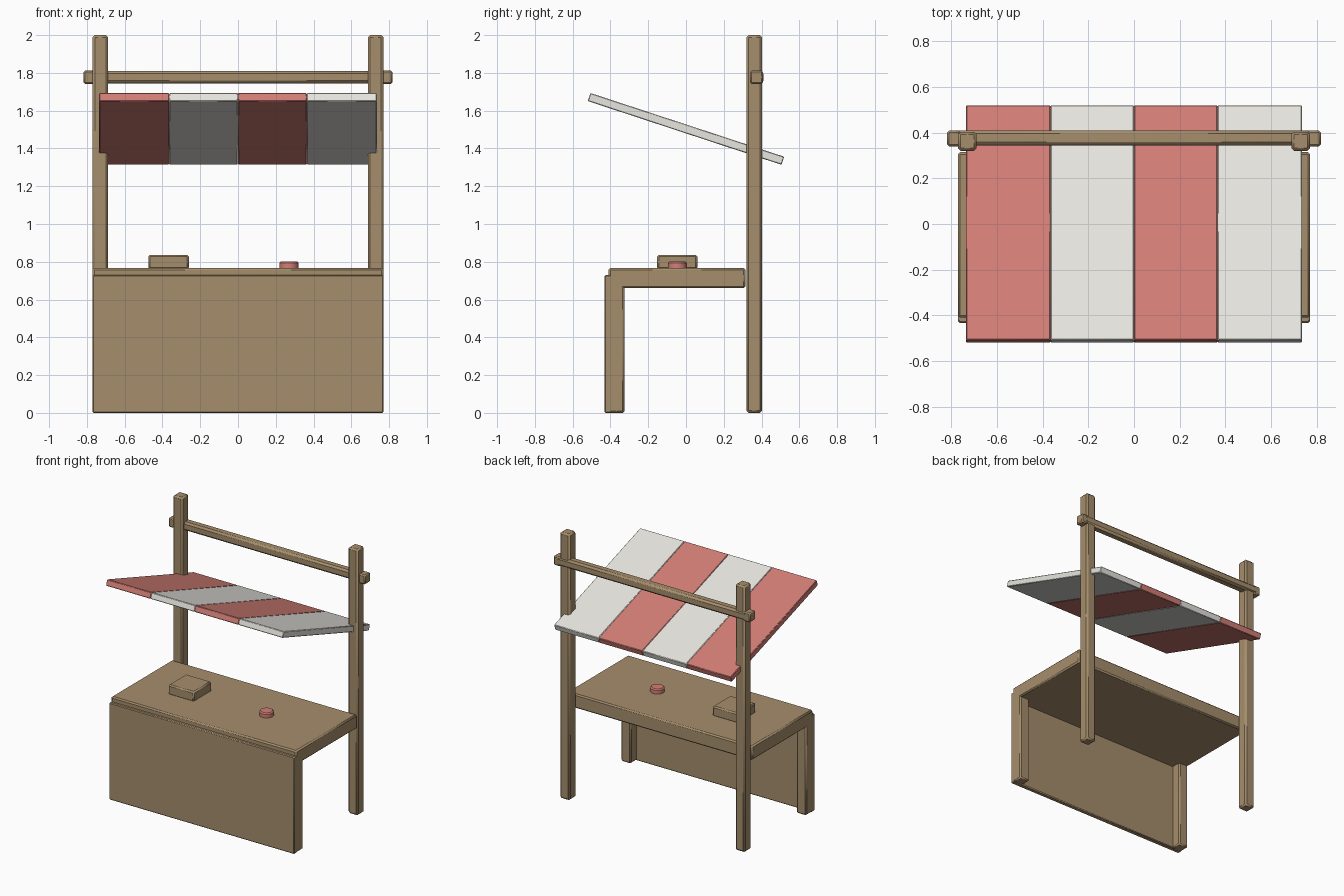
import bpy, math

if "Cube" in bpy.data.objects:
    bpy.data.objects.remove(bpy.data.objects["Cube"])


def material(name, rgb):
    m = bpy.data.materials.new(name)
    m.diffuse_color = (*rgb, 1)
    m.use_nodes = True
    m.node_tree.nodes["Principled BSDF"].inputs["Base Color"].default_value = m.diffuse_color
    return m


WOOD = material("wood", (0.38, 0.27, 0.15))
RED = material("red_cloth", (0.65, 0.21, 0.18))
WHITE = material("white_cloth", (0.80, 0.79, 0.74))


def finish(ob, name, mat, bevel):
    ob.name = name
    ob.data.materials.append(mat)
    if bevel:
        mod = ob.modifiers.new("bevel", 'BEVEL')
        mod.width = bevel
        mod.segments = 1
    return ob


def box(name, x, y, z, mat=WOOD, bevel=0.01):
    """Bevelled box from (min, max) ranges along each axis."""
    r = (x, y, z)
    bpy.ops.mesh.primitive_cube_add(size=1, location=[(a + b) / 2 for a, b in r])
    ob = bpy.context.object
    ob.scale = [b - a for a, b in r]
    bpy.ops.object.transform_apply(location=False, rotation=False, scale=True)
    return finish(ob, name, mat, bevel)


# Posts, front legs and crossbar ends, mirrored left and right
for side, s in (("left", -1), ("right", 1)):
    def span(a, b):
        return tuple(sorted((s * a, s * b)))
    box(side + "_post", span(0.688, 0.77), (0.32, 0.403), (0, 2.0), bevel=0.012)
    box(side + "_front_leg", span(0.688, 0.77), (-0.41, -0.325), (0, 0.72))
    box(side + "_bar_end", span(0.76, 0.817), (0.34, 0.408), (1.742, 1.812), bevel=0.008)

# Crossbar between the posts
box("crossbar", (-0.79, 0.79), (0.344, 0.41), (1.745, 1.81), bevel=0.014)

# Counter and front panel
box("counter_top", (-0.77, 0.77), (-0.41, 0.315), (0.66, 0.767))
box("front_panel", (-0.77, 0.77), (-0.432, -0.395), (0, 0.73), bevel=0.006)

# Striped awning, tilted down toward the back
edges = (-0.735, -0.365, 0.0, 0.365, 0.735)
for i in range(4):
    mat = WHITE if i % 2 else RED
    stripe = box("awning_stripe_%d" % (i + 1), edges[i:i + 2], (-0.54, 0.54),
                 (1.481, 1.526), mat, bevel=0.004)
    stripe.rotation_euler.x = math.radians(-18.2)

# Goods on the counter
box("goods_box", (-0.475, -0.26), (-0.153, 0.06), (0.76, 0.837))
bpy.ops.mesh.primitive_cylinder_add(vertices=16, radius=0.05, depth=0.045,
                                    location=(0.27, -0.046, 0.78))
finish(bpy.context.object, "round_token", RED, 0.008)

# Smooth shading with sharp edges kept
bpy.ops.object.select_all(action='SELECT')
bpy.ops.object.shade_smooth_by_angle(angle=math.radians(50))
